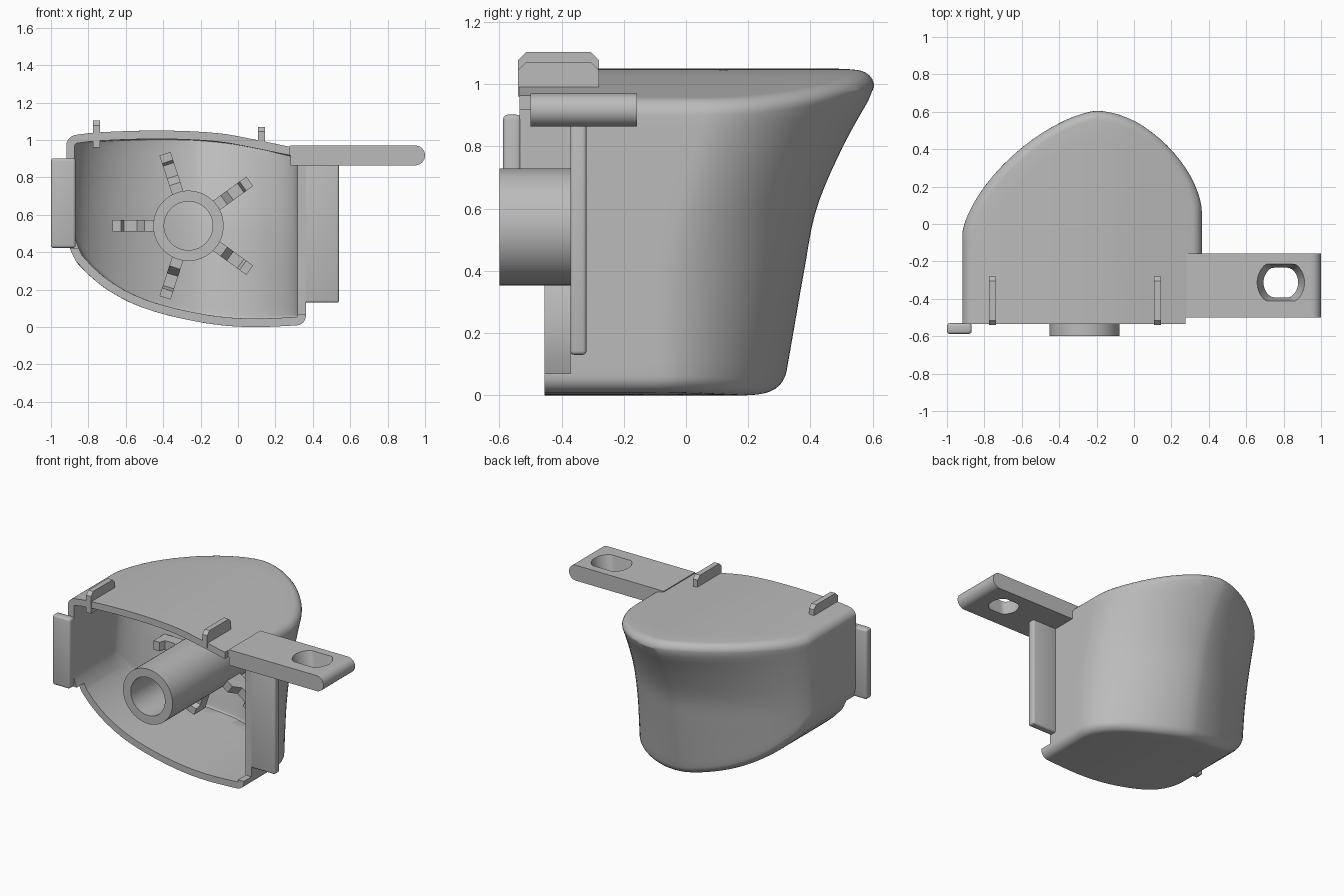
import bpy, bmesh
from math import sin, cos, pi, radians
from mathutils import Matrix, Vector

cube = bpy.data.objects.get("Cube")
if cube:
    bpy.data.objects.remove(cube)

grey = bpy.data.materials.new("plain grey")
grey.use_nodes = True
colour = (0.5, 0.5, 0.5, 1)
grey.diffuse_color = colour
grey.node_tree.nodes["Principled BSDF"].inputs["Base Color"].default_value = colour


def make(name, bm):
    mesh = bpy.data.meshes.new(name)
    bm.to_mesh(mesh)
    bm.free()
    mesh.materials.append(grey)
    ob = bpy.data.objects.new(name, mesh)
    bpy.context.collection.objects.link(ob)
    return ob


def prism(name, loop, offset, top=None):
    """Solid between a planar loop and its offset copy (or a second loop)."""
    bm = bmesh.new()
    a = [bm.verts.new(p) for p in loop]
    b = [bm.verts.new(Vector(p) + Vector(offset)) for p in (top or loop)]
    bm.faces.new(a)
    bm.faces.new(b)
    for i in range(len(a)):
        j = (i + 1) % len(a)
        bm.faces.new((a[i], a[j], b[j], b[i]))
    bmesh.ops.recalc_face_normals(bm, faces=bm.faces)
    return make(name, bm)


def box(name, x, y, z, bevel=0):
    loop = [(x[0], y[0], z[0]), (x[1], y[0], z[0]), (x[1], y[0], z[1]), (x[0], y[0], z[1])]
    ob = prism(name, loop, (0, y[1] - y[0], 0))
    if bevel:
        m = ob.modifiers.new("round", 'BEVEL')
        m.width, m.segments = bevel, 3
    return ob


def cut(ob, cutter):
    cutter.hide_render = True
    m = ob.modifiers.new("cut", 'BOOLEAN')
    m.object, m.operation, m.solver = cutter, 'DIFFERENCE', 'EXACT'
    return cutter


def finish(ob, cutters=()):
    """Apply the modifiers, smooth the curved areas and drop the cutters."""
    bpy.ops.object.select_all(action='DESELECT')
    ob.select_set(True)
    bpy.context.view_layer.objects.active = ob
    bpy.ops.object.convert(target='MESH')
    bpy.ops.object.shade_smooth_by_angle(angle=radians(30))
    for c in cutters:
        bpy.data.objects.remove(c)


def curve(points):
    """Smooth interpolation through sorted (position, value) pairs."""
    def f(v):
        v = min(max(v, points[0][0]), points[-1][0])
        for i in range(len(points) - 1):
            (a, p), (b, q) = points[i], points[i + 1]
            if v <= b:
                slope = []
                for k in (i, i + 1):
                    l, r = points[max(k - 1, 0)], points[min(k + 1, len(points) - 1)]
                    slope.append((r[1] - l[1]) / (r[0] - l[0]))
                h, t = b - a, (v - a) / (b - a)
                return (p * (2 * t**3 - 3 * t * t + 1) + q * (3 * t * t - 2 * t**3)
                        + h * slope[0] * (t**3 - 2 * t * t + t) + h * slope[1] * (t**3 - t * t))
    return f


# Housing: a D-shaped plan that leans back with height, open at the front
top_z = curve([(-.92, 1.02), (-.75, 1.04), (-.4, 1.05), (-.1, 1.035), (.1, 1.0), (.27, .965), (.36, .95)])
low_z = curve([(-.92, .45), (-.9, .41), (-.85, .33), (-.7, .2), (-.5, .1), (-.2, .025), (.05, 0), (.36, .01)])
back_y = curve([(0, .31), (.2, .345), (.4, .38), (.6, .42), (.8, .505), (.98, .605)])
left_y = curve([(0, -.12), (.5, -.09), (1, -.05)])
right_y = curve([(0, -.08), (.4, -.07), (.7, .0), (.95, .08)])
FRONT, MID, PEAK, LEFT, RIGHT, R = -.535, -.27, -.2, -.918, .363, .05
N_SIDE, N_ARC = 8, 18


def ring_point(k, z):
    """Plan position of step k along the wall at height z."""
    arc0, arc1 = N_SIDE, N_SIDE + 2 * N_ARC
    if k < arc0:
        return LEFT, FRONT + (left_y(z) - FRONT) * k / N_SIDE
    if k > arc1:
        return RIGHT, right_y(z) + (FRONT - right_y(z)) * (k - arc1) / N_SIDE
    a = pi * (k - arc0) / (2 * N_ARC)
    left = k < arc0 + N_ARC
    p = 1.5 if left else 1.75
    side, start = (LEFT, left_y(z)) if left else (RIGHT, right_y(z))
    x = PEAK + (side - PEAK) * abs(cos(a)) ** (2 / p)
    return x, start + (back_y(z) - start) * sin(a) ** (2 / p)


def housing_rows():
    """Each row is (scale x, scale y, height share, lift): base, wall, top."""
    caps = [i / 10 for i in range(10)]
    fillet = [i * pi / 12 for i in range(7)]
    edge = []
    for a in fillet:
        inset = R * (1 - sin(a))
        edge.append((1 - inset / .64, 1 - inset / 1.1, R * (1 - cos(a))))
    s0 = edge[0]
    rows = [(c * s0[0], c * s0[1], 0, 0) for c in caps]
    rows += [(sx, sy, 0, d) for sx, sy, d in edge]
    rows += [(1, 1, i / 20, R * (1 - 2 * i / 20)) for i in range(1, 20)]
    rows += [(sx, sy, 1, -d) for sx, sy, d in reversed(edge)]
    rows += [(c * s0[0], c * s0[1], 1, 0) for c in reversed(caps)]
    return rows


bm = bmesh.new()
grid = []
for sx, sy, share, lift in housing_rows():
    row = []
    for k in range(2 * N_SIDE + 2 * N_ARC + 1):
        x = ring_point(k, 0)[0]
        z = low_z(x) + (top_z(x) - low_z(x)) * share + lift
        y = ring_point(k, z)[1]
        x = MID + (x - MID) * sx
        z = low_z(x) + (top_z(x) - low_z(x)) * share + lift
        row.append(bm.verts.new((x, FRONT + (y - FRONT) * sy, z)))
    grid.append(row)
for a, b in zip(grid, grid[1:]):
    for k in range(len(a) - 1):
        bm.faces.new((a[k], b[k], b[k + 1], a[k + 1]))
bmesh.ops.remove_doubles(bm, verts=bm.verts, dist=1e-5)
housing = make("housing", bm)
wall = housing.modifiers.new("wall", 'SOLIDIFY')
wall.thickness, wall.offset = .045, -1
cutters = [cut(housing, box("lower_trim", (-1.2, .6), (-.8, -.455), (-.2, .42))),
           cut(housing, box("side_trim", (.29, .6), (-.8, -.372), (.07, .87))),
           cut(housing, box("corner_trim", (.275, .6), (-.8, -.5), (.86, 1.2)))]
finish(housing, cutters)

# Central tube
AX, AZ = -.265, .541
bm = bmesh.new()
loops = []
for r, y in ((.188, -.6), (.188, .3), (.13, .3), (.13, -.6)):
    loops.append([bm.verts.new((AX + r * cos(i * pi / 32), y, AZ + r * sin(i * pi / 32))) for i in range(64)])
for n in range(4):
    a, b = loops[n], loops[(n + 1) % 4]
    for i in range(64):
        bm.faces.new((a[i], a[i - 1], b[i - 1], b[i]))
bmesh.ops.recalc_face_normals(bm, faces=bm.faces)
finish(make("central_tube", bm))

# Five stepped ribs around the tube
rib = [(.17, .02), (.235, .02), (.275, .08), (.345, .08), (.36, .04), (.405, .04), (.405, .16), (.17, .16)]
for n in range(5):
    ob = prism(f"tube_rib_{n + 1}", [(r, y, -.031) for r, y in rib], (0, 0, .062))
    ob.data.transform(Matrix.Translation((AX, 0, AZ)) @ Matrix.Rotation(radians(36 + 72 * n), 4, 'Y'))

# Mounting arm with rounded end and tapered slot
end = [(.947 + .053 * sin(a), -.5, .917 + .053 * cos(a)) for a in [i * pi / 16 for i in range(17)]]
arm = prism("mounting_arm", [(.28, -.5, .97)] + end + [(.28, -.5, .864)], (0, .342, 0))


def slot(rx, ry, z):
    pts = []
    for i in range(48):
        a = i * pi / 24
        pts.append((.785 + rx * cos(a), -.313 + max(-ry, min(ry, rx * sin(a))), z))
    return pts


finish(arm, [cut(arm, prism("slot_cutter", slot(.085, .075, .84), (0, 0, 0), slot(.13, .1, .98)))])

# Side plates
finish(box("left_plate", (-1, -.868), (-.588, -.53), (.422, .902), .015))
finish(box("right_plate", (.33, .54), (-.372, -.32), (.13, .88), .012))

# Two chamfered ridges on the roof
for name, x, top in (("left_ridge", .107, 1.07), ("right_ridge", -.776, 1.103)):
    side = [(-.54, .96), (-.54, top - .025), (-.515, top), (-.305, top), (-.28, top - .025), (-.28, .96)]
    prism(name, [(x, y, z) for y, z in side], (.037, 0, 0))
